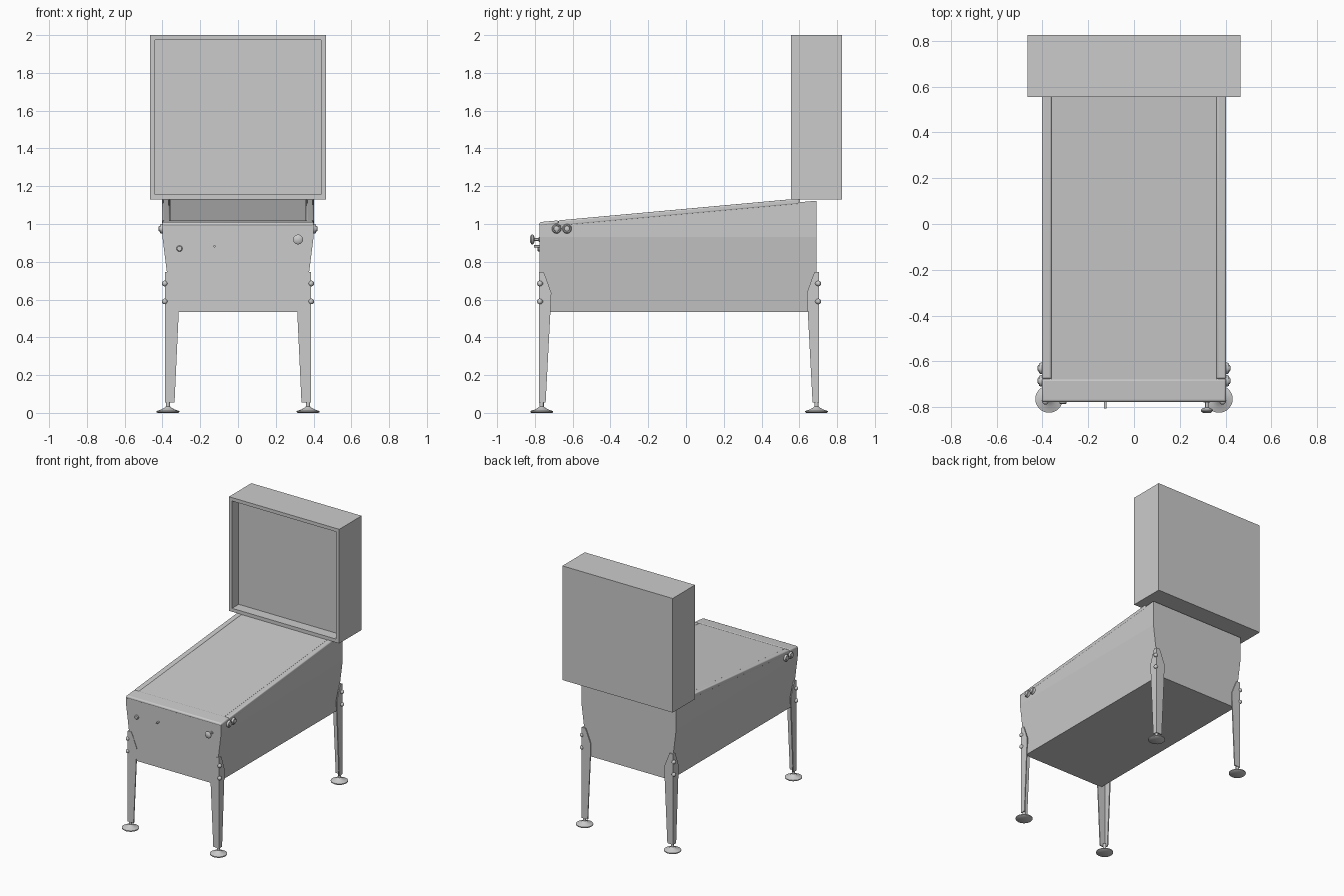
import bpy, bmesh, math
from mathutils import Vector, Matrix

if "Cube" in bpy.data.objects:
    bpy.data.objects.remove(bpy.data.objects["Cube"])

grey = bpy.data.materials.new("plain grey")
grey.diffuse_color = (0.6, 0.6, 0.6, 1)
grey.use_nodes = True
grey.node_tree.nodes["Principled BSDF"].inputs["Base Color"].default_value = grey.diffuse_color


def finish(name, bm, bevel=0, smooth=False):
    bmesh.ops.recalc_face_normals(bm, faces=bm.faces[:])
    me = bpy.data.meshes.new(name)
    bm.to_mesh(me)
    bm.free()
    ob = bpy.data.objects.new(name, me)
    bpy.context.collection.objects.link(ob)
    me.materials.append(grey)
    if bevel:
        m = ob.modifiers.new("bevel", 'BEVEL')
        m.width, m.segments = bevel, 3
    if smooth or bevel:
        bpy.ops.object.select_all(action='DESELECT')
        ob.select_set(True)
        bpy.context.view_layer.objects.active = ob
        bpy.ops.object.shade_smooth_by_angle(angle=math.radians(40))
    return ob


def loft(name, rings, bevel=0):
    """Closed solid through rings of equal point count."""
    bm = bmesh.new()
    vs = [[bm.verts.new(p) for p in r] for r in rings]
    n = len(vs[0])
    for a, b in zip(vs, vs[1:]):
        for i in range(n):
            bm.faces.new((a[i], a[(i + 1) % n], b[(i + 1) % n], b[i]))
    bm.faces.new(vs[0])
    bm.faces.new(vs[-1])
    return finish(name, bm, bevel)


def lathe(name, profile, loc, axis=(0, 0, 1), steps=24):
    """Turned part: profile of (radius, distance along axis)."""
    bm = bmesh.new()
    rings = []
    for r, h in profile:
        rings.append([bm.verts.new((r * math.cos(2 * math.pi * i / steps),
                                    r * math.sin(2 * math.pi * i / steps), h))
                      for i in range(steps)])
    for a, b in zip(rings, rings[1:]):
        for i in range(steps):
            j = (i + 1) % steps
            bm.faces.new((a[i], a[j], b[j], b[i]))
    bm.faces.new(rings[0])
    bm.faces.new(rings[-1])
    rot = Vector((0, 0, 1)).rotation_difference(Vector(axis)).to_matrix().to_4x4()
    bm.transform(Matrix.Translation(loc) @ rot)
    return finish(name, bm, smooth=True)


FRONT, BACK = -0.775, 0.69


def top(y):
    """Height of the sloping cabinet top."""
    return 1.01 + min(y - FRONT, 1.375) * 0.125 / 1.375


def ring(w, z0, z1):
    return [(-w, FRONT, z0), (w, FRONT, z0), (w, BACK, z1), (-w, BACK, z1)]


def slab(name, x0, x1, y0, y1, drop, thick, bevel=0):
    """Sloping plate lying on the cabinet top."""
    rings = []
    for y in (y0, y1):
        t = top(y) - drop
        rings.append([(x0, y, t - thick), (x1, y, t - thick), (x1, y, t), (x0, y, t)])
    return loft(name, rings, bevel)


# cabinet: lower part tapers, upper part is upright
loft("cabinet", [ring(0.35, 0.535, 0.535), ring(0.40, 0.93, 0.93),
                 ring(0.40, top(FRONT) - 0.012, top(BACK) - 0.012)])

# rails, lockdown bar and glass on the top
for s, side in ((-1, "left"), (1, "right")):
    slab(side + "_rail", *sorted((s * 0.36, s * 0.402)), -0.676, 0.60, 0, 0.03, 0.008)
slab("lockdown_bar", -0.402, 0.402, FRONT - 0.002, -0.675, 0, 0.022, 0.01)
slab("playfield_glass", -0.361, 0.361, -0.68, 0.60, 0.003, 0.012)

# back box with recessed front
bm = bmesh.new()
bmesh.ops.create_cube(bm, size=1)
bm.transform(Matrix.Translation((0, 0.69, 1.565)) @ Matrix.Diagonal((0.93, 0.27, 0.87, 1)))
face = min(bm.faces, key=lambda f: f.calc_center_median().y)
bmesh.ops.inset_region(bm, faces=[face], thickness=0.037)
new = bmesh.ops.extrude_discrete_faces(bm, faces=[face])["faces"][0]
bmesh.ops.translate(bm, verts=new.verts[:], vec=(0, 0.08, 0))
finish("back_box", bm)

# legs: (height, width along x, width along y) of the angled bracket
LEG = [(0.055, 0.05, 0.035), (0.53, 0.072, 0.06), (0.635, 0.075, 0.065),
       (0.72, 0.042, 0.035), (0.745, 0.03, 0.024)]
T = 0.008
for sy, ye, end in ((-1, -0.778, "front"), (1, 0.705, "back")):
    for sx, side in ((-1, "left"), (1, "right")):
        name = end + "_" + side
        cx = sx * 0.386

        def at(a, b, z):
            return (cx - sx * a, ye - sy * b, z)
        loft(name + "_leg", [[at(0, 0, z), at(a, 0, z), at(a, T, z), at(T, T, z),
                              at(T, b, z), at(0, b, z)] for z, a, b in LEG])
        # foot with stem
        lathe(name + "_foot", [(0.055, 0), (0.06, 0.004), (0.06, 0.010), (0.035, 0.018),
                               (0.018, 0.028), (0.011, 0.034), (0.011, 0.075)],
              (sx * 0.371, ye - sy * 0.014, 0))
        # corner bolts
        for k, z in enumerate((0.685, 0.59)):
            lathe(f"{name}_bolt_{k + 1}", [(0.008, -0.022), (0.014, -0.004), (0.015, 0.002),
                                           (0.012, 0.009), (0.005, 0.013)],
                  (sx * 0.388, ye - sy * 0.004, z), (sx, sy, 0), 16)

# flipper buttons on both sides
for sx, side in ((-1, "left"), (1, "right")):
    for k, y in enumerate((-0.685, -0.63)):
        lathe(f"{side}_flipper_button_{k + 1}",
              [(0.025, -0.01), (0.025, 0.008), (0.021, 0.014), (0.016, 0.014),
               (0.015, 0.010), (0.014, 0.018), (0.008, 0.021)],
              (sx * 0.40, y, 0.975), (sx, 0, 0))

# plunger, start button and small lock pin on the front
out = (0, -1, 0)
lathe("plunger", [(0.014, -0.01), (0.014, 0.004), (0.007, 0.005), (0.007, 0.026),
                  (0.018, 0.029), (0.026, 0.036), (0.026, 0.042), (0.016, 0.050)],
      (0.318, FRONT, 0.918), out)
lathe("start_button", [(0.016, -0.01), (0.016, 0.006), (0.012, 0.010), (0.010, 0.010)],
      (-0.31, FRONT, 0.87), out)
lathe("lock_pin", [(0.006, -0.01), (0.006, 0.030)], (-0.125, FRONT, 0.882), out, 12)
